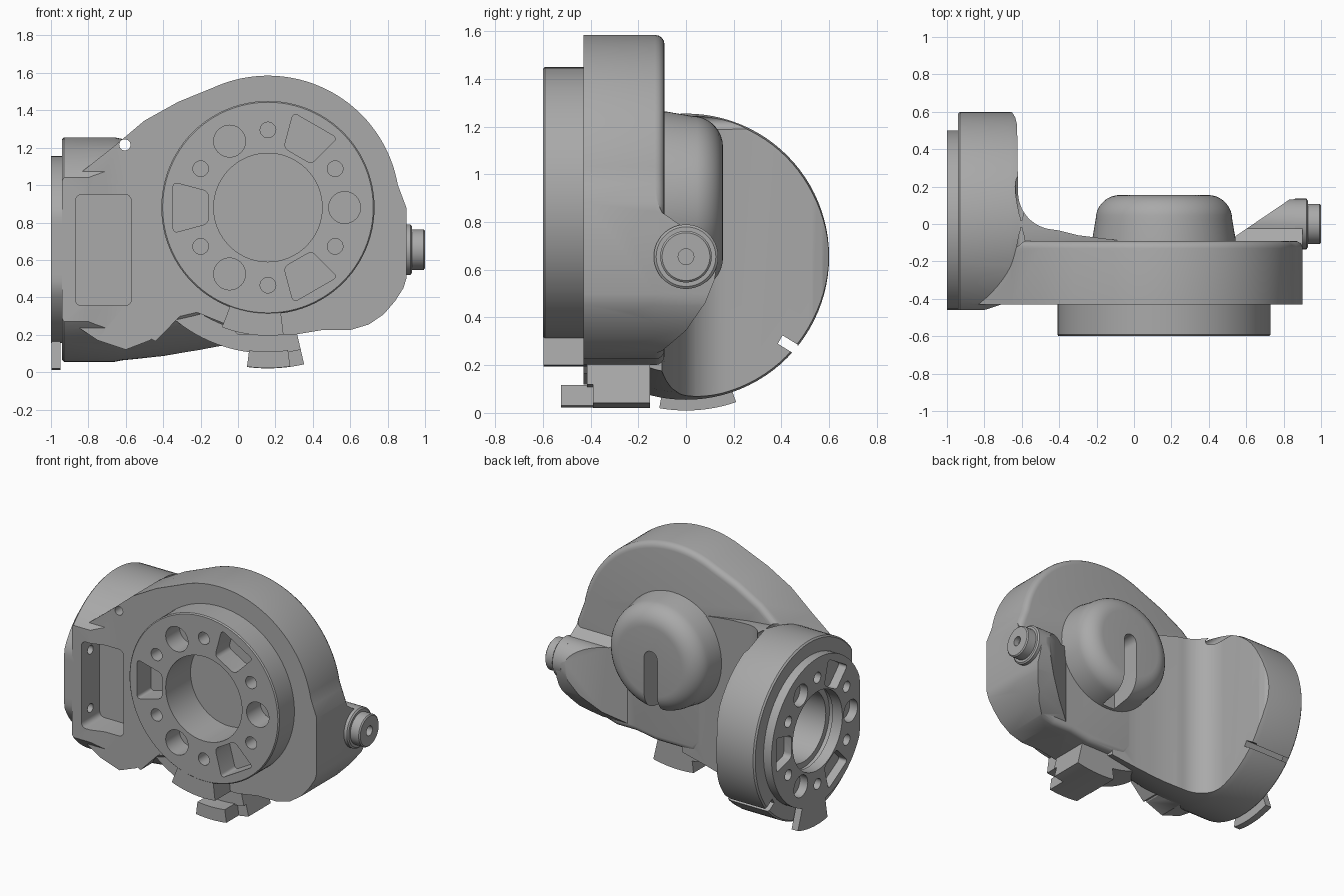
import bpy, bmesh
from math import sin, cos, radians, pi

cube = bpy.data.objects.get("Cube")
if cube:
    bpy.data.objects.remove(cube, do_unlink=True)

grey = bpy.data.materials.new("mid_grey")
grey.use_nodes = True
colour = (0.4, 0.4, 0.4, 1)
grey.diffuse_color = colour
grey.node_tree.nodes["Principled BSDF"].inputs["Base Color"].default_value = colour

HUB = (0.16, 0.88)     # main joint axis, in x and z
AXLE = (0, 0.655)      # cross joint axis, in y and z


def place(axis, u, v, t):
    return {"x": (t, u, v), "y": (u, t, v), "z": (u, v, t)}[axis]


def finish(name, bm):
    bmesh.ops.recalc_face_normals(bm, faces=bm.faces)
    mesh = bpy.data.meshes.new(name)
    bm.to_mesh(mesh)
    bm.free()
    mesh.materials.append(grey)
    ob = bpy.data.objects.new(name, mesh)
    bpy.context.collection.objects.link(ob)
    return ob


def prism(name, axis, pts, lo, hi, corner=0, rim=0):
    """Extrude an outline; round its corners or its far rim."""
    bm = bmesh.new()
    a = [bm.verts.new(place(axis, u, v, lo)) for u, v in pts]
    b = [bm.verts.new(place(axis, u, v, hi)) for u, v in pts]
    n = len(pts)
    bm.faces.new(a)
    top = bm.faces.new(b)
    sides = [bm.faces.new((a[i], a[(i + 1) % n], b[(i + 1) % n], b[i])) for i in range(n)]
    bmesh.ops.recalc_face_normals(bm, faces=bm.faces)
    edges, size = [], max(corner, rim)
    if corner:
        edges = [e for e in bm.edges if all(f in sides for f in e.link_faces)]
    elif rim:
        edges = list(top.edges)
    if edges:
        bmesh.ops.bevel(bm, geom=edges, offset=size, segments=4, profile=0.5, affect="EDGES")
    return finish(name, bm)


def turned(name, axis, centre, profile, n=72):
    """Revolve (position, radius) pairs around an axis."""
    bm = bmesh.new()
    rings = []
    for t, r in profile:
        rings.append([bm.verts.new(place(axis, centre[0] + r * cos(2 * pi * i / n),
                                         centre[1] + r * sin(2 * pi * i / n), t)) for i in range(n)])
    for p, q in zip(rings, rings[1:]):
        for i in range(n):
            bm.faces.new((p[i], p[(i + 1) % n], q[(i + 1) % n], q[i]))
    bm.faces.new(rings[0])
    bm.faces.new(rings[-1])
    return finish(name, bm)


def rod(axis, centre, r, lo, hi, name="cutter", n=48):
    return turned(name, axis, centre, [(lo, r), (hi, r)], n)


def arc(centre, r, start, end, steps=24):
    angles = [radians(start + (end - start) * i / steps) for i in range(steps + 1)]
    return [(centre[0] + r * cos(a), centre[1] + r * sin(a)) for a in angles]


def sector(name, axis, centre, r0, r1, start, end, lo, hi, corner=0):
    steps = 1 if corner else 16
    pts = arc(centre, r1, start, end, steps) + arc(centre, r0, end, start, steps)
    return prism(name, axis, pts, lo, hi, corner)


def box_pts(u0, u1, v0, v1):
    return [(u0, v0), (u1, v0), (u1, v1), (u0, v1)]


def combine(ob, other, op="DIFFERENCE"):
    mod = ob.modifiers.new(op, "BOOLEAN")
    mod.operation, mod.object, mod.solver = op, other, "EXACT"
    bpy.context.view_layer.objects.active = ob
    bpy.ops.object.modifier_apply(modifier=mod.name)
    bpy.data.objects.remove(other, do_unlink=True)


def drill_pattern(ob, axis, centre, scale, first, lo, hi):
    """Three pockets, three large holes and six small holes around a joint."""
    for k in range(3):
        a = first + 120 * k
        combine(ob, sector("cutter", axis, centre, 0.33 * scale, 0.525 * scale,
                           a - 15, a + 15, lo, hi, 0.025))
        combine(ob, rod(axis, arc(centre, 0.41 * scale, a + 60, a + 60, 1)[0], 0.085 * scale, lo, hi))
        for b in (a + 30, a + 90):
            combine(ob, rod(axis, arc(centre, 0.415 * scale, b, b, 1)[0], 0.042 * scale, lo, hi, n=20))


# Front plate with its rounded back rim
right_side = [(0.9, 0.5), (0.885, 0.45), (0.84, 0.38), (0.78, 0.31), (0.7, 0.255), (0.6, 0.225)]
outline = (right_side[::-1] + [(0.9, 0.88), (0.87, 0.96)] + arc(HUB, 0.705, 10, 115, 40)
           + [(-0.32, 1.445), (-0.5, 1.345), (-0.66, 1.21), (-0.9, 1.02), (-0.9, 0.27),
              (-0.75, 0.17), (-0.6, 0.12), (-0.47, 0.17), (-0.32, 0.36), (-0.05, 0.25),
              (0, 0.2), (0.3, 0.2), (0.45, 0.225)])
body = prism("main_body", "y", outline, -0.43, -0.09, rim=0.04)

# Side arm: a drum trimmed to an L shape with a concave inner corner
arm = turned("arm", "x", AXLE, [(-0.94, 0.59), (-0.93, 0.6), (-0.66, 0.6), (-0.62, 0.592),
                                (-0.4, 0.57), (-0.2, 0.54), (0.1, 0.49)], 96)
ell = ([(-0.95, -0.46), (-0.8, -0.46), (-0.7, -0.427), (0.2, -0.427), (0.2, -0.11), (-0.1, -0.085),
        (-0.3, -0.06), (-0.4, -0.035)] + arc((-0.42, 0.17), 0.2, 265, 180, 12)
       + [(-0.625, 0.53), (-0.635, 0.57), (-0.665, 0.62), (-0.95, 0.62)])
combine(arm, prism("trim", "z", ell, -0.1, 1.7), "INTERSECT")
combine(body, arm, "UNION")

# Lug that carries the pin
lug = prism("lug", "x", [(-0.42, 0.2), (-0.2, 0.22), (-0.1, 0.26), (0, 0.345), (0.08, 0.46),
                         (0.12, 0.56)] + arc(AXLE, 0.135, 0, 100, 12)
            + [(-0.1, 0.84), (-0.14, 0.93), (-0.42, 0.95)], 0.3, 0.95)
combine(lug, prism("trim", "z", [(0.35, -0.41), (0.93, -0.41), (0.93, 0.14), (0.83, 0.13),
                                 (0.55, -0.06), (0.35, -0.2)], 0, 1.2), "INTERSECT")
combine(lug, prism("trim", "y", right_side[::-1] + [(0.9, 0.88), (0.85, 1), (0.3, 1), (0.3, 0.225)],
                   -0.6, 0.4), "INTERSECT")
combine(body, lug, "UNION")

# Back dome with an open slot
dome_steps = [(0.025 + 0.13 * sin(radians(a)), 0.235 + 0.13 * cos(radians(a))) for a in range(0, 91, 10)]
dome = turned("back_dome", "y", HUB, [(-0.2, 0.385), (-0.08, 0.383)] + dome_steps)
slot = arc((HUB[0], 0.9), 0.05, 0, 180, 12) + [(HUB[0] - 0.05, 0.4), (HUB[0] + 0.05, 0.4)]
combine(dome, prism("cutter", "y", slot, -0.07, 0.3))

# Openings in the body
combine(body, rod("y", HUB, 0.29, -0.7, -0.33, n=72))
combine(body, prism("cutter", "y", box_pts(-0.87, -0.57, 0.355, 0.95), -0.6, -0.26, 0.035))
combine(body, rod("y", (-0.605, 1.215), 0.03, -0.6, 0.6, n=24))
combine(body, rod("x", AXLE, 0.24, -1.1, -0.68))
combine(body, rod("x", AXLE, 0.28, -1.1, -0.895))
for z in (0.45, 0.85):
    combine(body, rod("x", (-0.36, z), 0.03, -0.91, -0.8, n=20))
notch = [(0.385, 0.29), (0.405, 0.325), (0.47, 0.285), (0.45, 0.25)]
combine(body, prism("cutter", "x", notch, -1.1, -0.55))

# Front joint ring with its lower stop
ring = turned("front_ring", "y", HUB, [(-0.6, 0.563), (-0.592, 0.57), (-0.41, 0.57)], 96)
combine(ring, sector("stop", "y", HUB, 0.5, 0.685, -111, -83, -0.597, -0.415), "UNION")
combine(ring, rod("y", HUB, 0.29, -0.7, -0.3, n=72))
drill_pattern(ring, "y", HUB, 1, 180, -0.7, -0.45)

# Side joint flange with its lower stop
disc = [(max(u, -0.46), v) for u, v in arc(AXLE, 0.5, 0, 355, 71)]
flange = prism("side_flange", "x", disc, -1, -0.925)
combine(flange, sector("stop", "x", AXLE, 0.42, 0.645, -100, -71, -0.998, -0.95), "UNION")
combine(flange, rod("x", AXLE, 0.27, -1.1, -0.85, n=72))
drill_pattern(flange, "x", AXLE, 0.88, 0, -1.1, -0.94)

# Curved rail and sliding stop under the main joint
sector("curved_rail", "y", HUB, 0.67, 0.78, -130, -77, -0.415, -0.15)
prism("rail_end", "y", [(-0.3, 0.37), (-0.32, 0.37), (-0.47, 0.18), (-0.44, 0.165), (-0.28, 0.33)],
      -0.43, -0.2)
sector("sliding_stop", "y", HUB, 0.7, 0.86, -97.5, -77, -0.39, -0.15)
sector("sliding_stop_lip", "y", HUB, 0.77, 0.858, -97.5, -82, -0.525, -0.38)

# Pin on the lug
turned("pin_collar", "x", AXLE, [(0.86, 0.135), (0.922, 0.135), (0.93, 0.125)])
pin = turned("pin", "x", AXLE, [(0.87, 0.108), (0.993, 0.108), (1, 0.1)])
combine(pin, rod("x", AXLE, 0.033, 0.96, 1.1, n=24))

# Smooth shading with sharp edges kept
bpy.ops.object.select_all(action="DESELECT")
for ob in bpy.context.scene.objects:
    if ob.type == "MESH":
        ob.select_set(True)
        bpy.context.view_layer.objects.active = ob
bpy.ops.object.shade_smooth_by_angle(angle=radians(30))
